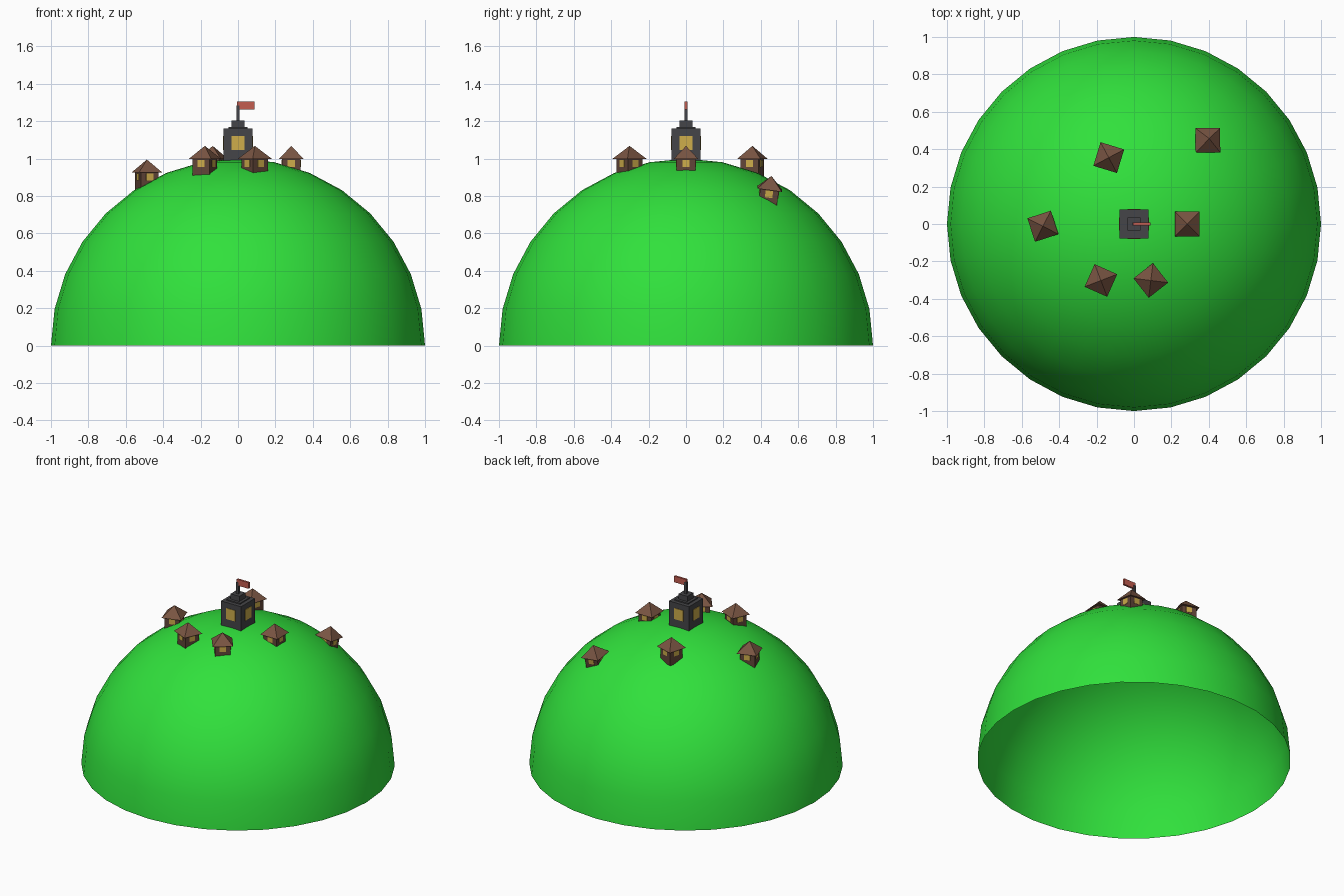
import bpy, bmesh, math
from mathutils import Matrix, Vector

if "Cube" in bpy.data.objects:
    bpy.data.objects.remove(bpy.data.objects["Cube"])


def material(name, rgb):
    m = bpy.data.materials.new(name)
    m.diffuse_color = (*rgb, 1)
    m.use_nodes = True
    m.node_tree.nodes["Principled BSDF"].inputs["Base Color"].default_value = m.diffuse_color
    return m


GRASS = material("grass", (0.03, 0.75, 0.045))
WOOD = material("wood", (0.12, 0.06, 0.04))
ROOF = material("roof", (0.19, 0.09, 0.055))
STONE = material("stone", (0.06, 0.06, 0.065))
GLOW = material("window_glow", (0.62, 0.42, 0.07))
RED = material("flag_red", (0.55, 0.11, 0.08))


def add_object(name, bm, mat, matrix=Matrix()):
    bmesh.ops.recalc_face_normals(bm, faces=bm.faces)
    me = bpy.data.meshes.new(name)
    bm.to_mesh(me)
    bm.free()
    me.materials.append(mat)
    ob = bpy.data.objects.new(name, me)
    ob.matrix_world = matrix
    bpy.context.collection.objects.link(ob)
    return ob


def add_box(bm, lo, hi, matrix=Matrix()):
    lo, hi = Vector(lo), Vector(hi)
    fit = Matrix.Translation((lo + hi) / 2) @ Matrix.Diagonal((*(hi - lo), 1))
    bmesh.ops.create_cube(bm, size=1, matrix=matrix @ fit)


def box(name, lo, hi, mat, matrix=Matrix()):
    bm = bmesh.new()
    add_box(bm, lo, hi)
    return add_object(name, bm, mat, matrix)


def windows(name, half_wall, half_width, z0, z1, matrix=Matrix()):
    """One thin pane on each of the four walls."""
    bm = bmesh.new()
    for i in range(4):
        add_box(bm, (-half_width, -half_wall - 0.003, z0),
                (half_width, -half_wall + 0.003, z1),
                Matrix.Rotation(i * math.pi / 2, 4, 'Z'))
    return add_object(name, bm, GLOW, matrix)


# Hill: open half sphere
bm = bmesh.new()
bmesh.ops.create_uvsphere(bm, u_segments=32, v_segments=16, radius=1)
bmesh.ops.delete(bm, geom=[v for v in bm.verts if v.co.z < -0.01], context='VERTS')
for f in bm.faces:
    f.smooth = True
add_object("hill", bm, GRASS)

# Watch tower on the summit
box("tower_body", (-0.078, -0.078, 0.94), (0.078, 0.078, 1.16), STONE)
box("tower_ledge", (-0.052, -0.052, 1.155), (0.052, 0.052, 1.168), STONE)
box("tower_cap", (-0.034, -0.034, 1.16), (0.034, 0.034, 1.205), STONE)
box("flag_pole", (-0.009, -0.009, 1.2), (0.009, 0.009, 1.285), STONE)
box("flag", (-0.006, -0.007, 1.262), (0.087, 0.007, 1.305), RED)
windows("tower_windows", 0.078, 0.035, 1.045, 1.122)

# Cottages: x, y, eave height, turn, lean about x and y (degrees)
COTTAGES = [
    (0.285, 0.0, 0.998, 0, 0, 0),
    (0.395, 0.447, 0.838, 0, -8, 6),
    (-0.135, 0.355, 0.998, -17, 0, 0),
    (-0.487, -0.012, 0.925, 18, 0, 0),
    (-0.177, -0.302, 0.998, -24, 0, 0),
    (0.09, -0.302, 0.998, 38, 0, 0),
]
for n, (x, y, z, turn, lean_x, lean_y) in enumerate(COTTAGES, 1):
    place = (Matrix.Translation((x, y, z))
             @ Matrix.Rotation(math.radians(lean_y), 4, 'Y')
             @ Matrix.Rotation(math.radians(lean_x), 4, 'X')
             @ Matrix.Rotation(math.radians(turn), 4, 'Z'))
    box(f"cottage_{n}_walls", (-0.05, -0.05, -0.1), (0.05, 0.05, 0.004), WOOD, place)
    windows(f"cottage_{n}_windows", 0.05, 0.02, -0.042, -0.004, place)
    # Four-sided roof with overhanging eaves
    bm = bmesh.new()
    bmesh.ops.create_cone(bm, cap_ends=True, segments=4, radius1=0.066 * math.sqrt(2),
                          radius2=0, depth=0.07,
                          matrix=Matrix.Translation((0, 0, 0.035))
                          @ Matrix.Rotation(math.pi / 4, 4, 'Z'))
    bmesh.ops.remove_doubles(bm, verts=bm.verts, dist=1e-5)
    add_object(f"cottage_{n}_roof", bm, ROOF, place)
